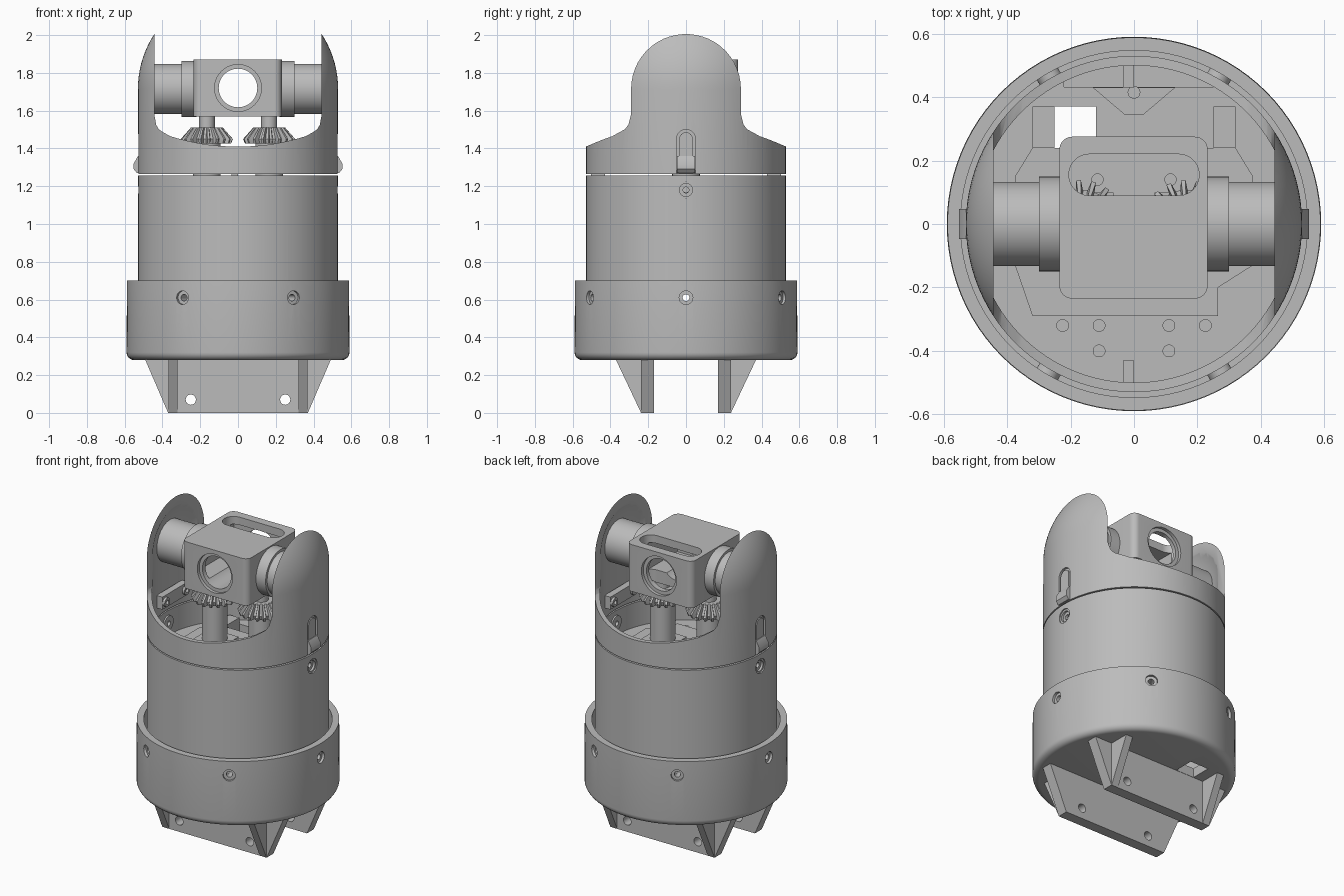
import bpy, bmesh
from math import pi, sin, cos, radians
from mathutils import Matrix, Vector

if "Cube" in bpy.data.objects:
    bpy.data.objects.remove(bpy.data.objects["Cube"])

GREY = (0.5, 0.5, 0.5, 1)
mat = bpy.data.materials.new("plain_grey")
mat.use_nodes = True
mat.diffuse_color = GREY
mat.node_tree.nodes["Principled BSDF"].inputs["Base Color"].default_value = GREY
parts = []


# ---- helpers ----
def finish(bm, name, matrix=None):
    bmesh.ops.remove_doubles(bm, verts=bm.verts, dist=1e-5)
    bmesh.ops.recalc_face_normals(bm, faces=bm.faces)
    if matrix:
        bm.transform(matrix)
    me = bpy.data.meshes.new(name)
    bm.to_mesh(me)
    bm.free()
    me.materials.append(mat)
    ob = bpy.data.objects.new(name, me)
    bpy.context.scene.collection.objects.link(ob)
    parts.append(ob)
    return ob


def lathe(name, profile, matrix=None, steps=96):
    """Revolve a closed (radius, z) profile about z."""
    bm = bmesh.new()
    vs = [bm.verts.new((r, 0, z)) for r, z in profile]
    es = [bm.edges.new((vs[i - 1], vs[i])) for i in range(len(vs))
          if profile[i][0] or profile[i - 1][0]]
    bmesh.ops.spin(bm, geom=vs + es, cent=(0, 0, 0), axis=(0, 0, 1),
                   angle=2 * pi, steps=steps, use_merge=True)
    return finish(bm, name, matrix)


def prism(name, pts, axis, lo, hi):
    """Extrude a polygon along the named axis."""
    place = {"x": lambda a, b, t: (t, a, b), "y": lambda a, b, t: (a, t, b),
             "z": lambda a, b, t: (a, b, t)}[axis]
    bm = bmesh.new()
    low, high = ([bm.verts.new(place(a, b, t)) for a, b in pts] for t in (lo, hi))
    bm.faces.new(low)
    bm.faces.new(high)
    for i in range(len(pts)):
        bm.faces.new((low[i - 1], low[i], high[i], high[i - 1]))
    return finish(bm, name)


def box(name, x, y, z):
    return prism(name, [(x[0], y[0]), (x[1], y[0]), (x[1], y[1]), (x[0], y[1])], "z", *z)


def cyl(name, r, a, b, seg=48):
    a, b = Vector(a), Vector(b)
    turn = (b - a).to_track_quat("Z", "Y").to_matrix().to_4x4()
    bm = bmesh.new()
    bmesh.ops.create_cone(bm, cap_ends=True, segments=seg, radius1=r, radius2=r,
                          depth=(b - a).length)
    return finish(bm, name, Matrix.Translation((a + b) / 2) @ turn)


def arc(cx, cy, r, a0, a1, n=10):
    angles = [radians(a0 + (a1 - a0) * i / n) for i in range(n + 1)]
    return [(cx + r * cos(a), cy + r * sin(a)) for a in angles]


def rounded(x0, x1, y0, y1, r):
    return (arc(x1 - r, y1 - r, r, 0, 90) + arc(x0 + r, y1 - r, r, 90, 180)
            + arc(x0 + r, y0 + r, r, 180, 270) + arc(x1 - r, y0 + r, r, 270, 360))


def cut(ob, cutters):
    for c in cutters:
        m = ob.modifiers.new("cut", "BOOLEAN")
        m.operation, m.solver, m.object = "DIFFERENCE", "EXACT", c
    dg = bpy.context.evaluated_depsgraph_get()
    dg.update()
    ob.data = bpy.data.meshes.new_from_object(ob.evaluated_get(dg))
    ob.modifiers.clear()
    for c in cutters:
        parts.remove(c)
        bpy.data.objects.remove(c)


def radial(angle, z):
    """Matrix turning a z-axis part outward at the given angle and height."""
    return (Matrix.Rotation(radians(angle), 4, "Z") @ Matrix.Translation((0, 0, z))
            @ Matrix.Rotation(pi / 2, 4, "Y"))


def ring(name, ro, ri, lo, hi, matrix):
    return lathe(name, [(ri, lo), (ro, lo), (ro, hi), (ri, hi)], matrix, 32)


def floor_hole():
    return box("cutter", (-0.25, -0.12), (0.24, 0.37), (0.2, 1.4))


AXLE = 1.715

# ---- base collar with six screws ----
collar = lathe("base_collar", [(0, 0.28)] + arc(0.55, 0.32, 0.04, -90, 0, 6) + [
    (0.588, 0.7), (0.547, 0.7), (0.547, 0.5), (0.5, 0.5), (0.5, 0.34), (0, 0.34)])
holes = []
for k in range(6):
    c = cyl("cutter", 0.036, (0, 0, 0.535), (0, 0, 0.7), 32)
    c.data.transform(radial(60 * k, 0.61))
    holes.append(c)
cut(collar, holes + [floor_hole()])
for k in range(6):
    ring("collar_screw", 0.038, 0.018, 0.525, 0.572, radial(60 * k, 0.61))

# ---- barrel ----
barrel = lathe("barrel", [(0.5, 0.33), (0.53, 0.33), (0.53, 1.258), (0.5, 1.258)])
pins = []
for k in range(3):
    c = cyl("cutter", 0.018, (0, 0, -0.7), (0, 0, 0.7), 24)
    c.data.transform(radial(60 * k, 0.61))
    pins.append(c)
cut(barrel, pins + [cyl("cutter", 0.046, (-0.7, 0, 1.18), (0.7, 0, 1.18), 32)])
for side in (0, 180):
    ring("barrel_screw", 0.048, 0.034, 0.49, 0.522, radial(side, 1.18))
    ring("barrel_screw_core", 0.04, 0.016, 0.49, 0.508, radial(side, 1.18))

# ---- yoke: domed shell cut to leave two ears ----
yoke = lathe("yoke", [(0.5, 1.266), (0.53, 1.266)] + arc(0, AXLE, 0.53, 0, 90, 24)[:-1]
             + [(0, AXLE + 0.53)] + [(0, AXLE + 0.5)] + arc(0, AXLE, 0.5, 90, 0, 24)[1:])
EAR = 0.443
half = [(0.01 + 0.05 * i, 1.41 + 0.45 * (0.05 * i) ** 2) for i in range(8)]
half += [(0.4, 1.488), (0.42, 1.502), (0.433, 1.525), (EAR, 1.58), (EAR, 2.5)]
opening = prism("cutter", half + [(-x, z) for x, z in reversed(half)], "y", -1, 1)
arch = [(-0.05, 1.25), (0.05, 1.25)] + arc(0, 1.45, 0.05, 0, 180, 12)
cut(yoke, [opening, prism("cutter", arch, "x", 0.516, 0.7),
           prism("cutter", arch, "x", -0.7, -0.516)])
tongue = [(-0.036, 1.268), (0.036, 1.268)] + arc(0, 1.45, 0.036, 0, 180, 12)
for s in (-1, 1):
    prism("clip_tongue", tongue, "x", *sorted((s * 0.5, s * 0.526)))
    prism("clip_catch", [(s * 0.5, 1.27), (s * 0.535, 1.27), (s * 0.552, 1.29),
                         (s * 0.552, 1.32), (s * 0.53, 1.36), (s * 0.5, 1.36)],
          "y", -0.047, 0.047)
    box("inner_bar", sorted((s * 0.445, s * 0.488)), (-0.13, 0.13), (1.33, 1.41))
    for y in (-0.1, 0.1):
        ring("bar_screw", 0.028, 0.013, 0.43, 0.45,
             Matrix.Translation((0, y, 0)) @ radial(0 if s > 0 else 180, 1.37))
    box("inner_clip", (-0.035, 0), sorted((s * 0.43, s * 0.502)), (1.2, 1.34))

# ---- head block ----
head = prism("head_block", rounded(-0.235, 0.232, -0.235, 0.275, 0.04), "z", 1.57, 1.87)
cut(head, [
    box("cutter", (-0.19, 0.19), (-0.185, 0.23), (1.65, 1.82)),
    prism("cutter", rounded(-0.205, 0.205, 0.09, 0.22, 0.064), "z", 1.5, 2),
    cyl("cutter", 0.102, (0, -0.4, 1.72), (0, 0.4, 1.72)),
    cyl("cutter", 0.124, (0, -0.4, 1.72), (0, -0.215, 1.72)),
    cyl("cutter", 0.124, (0, 0.255, 1.72), (0, 0.4, 1.72))])


# ---- axles, bevel gears and pillars ----
def bevel_gear(name, x, teeth=18):
    bm = bmesh.new()
    rings = []
    for z, tip, root in ((1.425, 0.128, 0.1), (1.45, 0.138, 0.108), (1.51, 0.085, 0.068)):
        loop = []
        for i in range(teeth):
            for f, r in ((0, root), (0.4, root), (0.55, tip), (0.85, tip)):
                a = 2 * pi * (i + f) / teeth
                loop.append(bm.verts.new((x + r * cos(a), r * sin(a), z)))
        rings.append(loop)
    bm.faces.new(rings[0])
    bm.faces.new(rings[-1])
    for lo, hi in zip(rings, rings[1:]):
        for i in range(len(lo)):
            bm.faces.new((lo[i - 1], lo[i], hi[i], hi[i - 1]))
    return finish(bm, name)


for s in (-1, 1):
    cyl("axle", 0.133, (s * 0.28, 0, AXLE), (s * 0.485, 0, AXLE), 64)
    cyl("axle_collar", 0.149, (s * 0.22, 0, AXLE), (s * 0.3, 0, AXLE), 64)
    gx = s * 0.165
    bevel_gear("bevel_gear", gx)
    cyl("gear_hub", 0.042, (gx, 0, 1.5), (gx, 0, 1.6))
    cyl("gear_pillar", 0.073, (gx, 0, 1.12), (gx, 0, 1.43))
    box("pillar_foot", (gx - 0.1, gx + 0.1), (-0.1, 0.1), (1.12, 1.17))

# ---- inner deck ----
deck = cyl("inner_deck", 0.505, (0, 0, 1.04), (0, 0, 1.1), 96)
cut(deck, [box("cutter", (-0.22, 0.25), (0.432, 0.6), (1, 1.3)), floor_hole()])
step = prism("deck_step", [(-0.375, -0.13), (-0.32, -0.29), (0.265, -0.29), (0.265, -0.2),
                           (0.375, -0.13), (0.375, 0.15), (0.32, 0.24), (-0.32, 0.24),
                           (-0.375, 0.15)], "z", 1.09, 1.13)
cut(step, [cyl("cutter", 0.018, (x, 0.14, 1), (x, 0.14, 1.2), 24) for x in (-0.115, 0.115)])
prism("deck_tab", [(-0.13, 0.43), (-0.03, 0.345), (0.03, 0.345), (0.13, 0.43)], "z", 1.09, 1.14)
cyl("tab_pin", 0.02, (0, 0.415, 1.1), (0, 0.415, 1.16), 24)
for s in (-1, 1):
    box("deck_block", sorted((s * 0.25, s * 0.32)), (0.24, 0.37), (1.09, 1.14))
    for x, y in ((0.11, -0.32), (0.225, -0.32), (0.11, -0.4)):
        cyl("deck_rivet", 0.02, (s * x, y, 1.09), (s * x, y, 1.108), 24)

# ---- feet: two drilled plates with end ribs ----
for s, side in ((-1, "front"), (1, "back")):
    plate = prism(side + "_foot", [(-0.37, 0), (0.37, 0), (0.495, 0.29), (-0.495, 0.29)],
                  "y", *sorted((s * 0.17, s * 0.238)))
    cut(plate, [cyl("cutter", 0.027, (x, -1, 0.07), (x, 1, 0.07), 24) for x in (-0.25, 0.25)])
    for x in (-0.345, 0.345):
        prism(side + "_foot_rib", [(s * 0.23, 0), (s * 0.238, 0), (s * 0.375, 0.29),
                                   (s * 0.23, 0.29)], "x", x - 0.024, x + 0.024)

# ---- shading ----
bpy.ops.object.select_all(action="DESELECT")
for ob in parts:
    ob.select_set(True)
bpy.context.view_layer.objects.active = parts[0]
bpy.ops.object.shade_smooth_by_angle(angle=radians(30))
